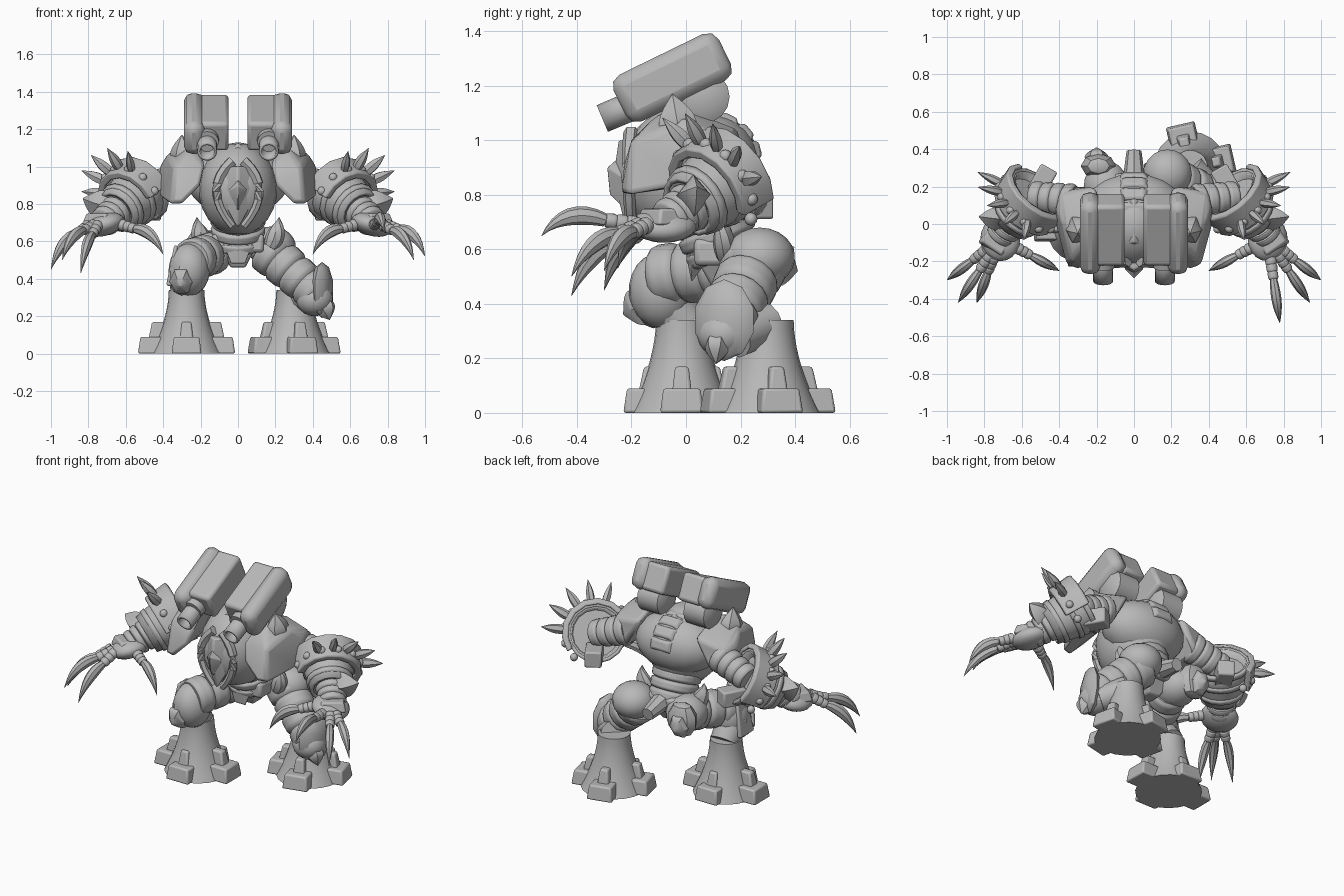
import bpy, bmesh, math
from mathutils import Vector as V, Matrix

cube = bpy.data.objects.get("Cube")
if cube:
    bpy.data.objects.remove(cube)

mat = bpy.data.materials.new("plain grey")
mat.use_nodes = True
grey = (.48, .48, .48, 1)
mat.diffuse_color = grey
mat.node_tree.nodes["Principled BSDF"].inputs["Base Color"].default_value = grey
made = []


def finish(name, bm, bevel=0, wall=0):
    bmesh.ops.recalc_face_normals(bm, faces=bm.faces)
    mesh = bpy.data.meshes.new(name)
    bm.to_mesh(mesh)
    bm.free()
    ob = bpy.data.objects.new(name, mesh)
    bpy.context.collection.objects.link(ob)
    mesh.materials.append(mat)
    if wall:
        ob.modifiers.new("wall", "SOLIDIFY").thickness = wall
    if bevel:
        mod = ob.modifiers.new("bevel", "BEVEL")
        mod.width, mod.segments = bevel, 2
    made.append(ob)


def place(loc, angle=0, axis="Z"):
    return Matrix.Translation(loc) @ Matrix.Rotation(math.radians(angle), 4, axis)


def tube(name, path, rule, steps=8, sides=12, flat=1, wall=0):
    # Round section whose radius follows a rule along a line or bent path
    a, b, c = V(path[0]), V(path[len(path) // 2]), V(path[-1])
    if len(path) == 2:
        b = a.lerp(c, .5)
    bm, rings = bmesh.new(), []
    for i in range(steps + 1):
        t = i / steps
        p, q = a.lerp(b, t), b.lerp(c, t)
        turn = (q - p).to_track_quat("Z", "Y")
        r = max(rule(t), .001)
        ring = []
        for k in range(sides):
            angle = math.tau * k / sides
            offset = V((r * flat * math.cos(angle), r * math.sin(angle), 0))
            ring.append(bm.verts.new(p.lerp(q, t) + turn @ offset))
        rings.append(ring)
    for low, high in zip(rings, rings[1:]):
        for k in range(sides):
            bm.faces.new((low[k - 1], low[k], high[k], high[k - 1]))
    if not wall:
        bm.faces.new(rings[0])
        bm.faces.new(rings[-1])
    finish(name, bm, wall=wall)


def taper(start, end):
    return lambda t: start + (end - start) * t


def banded(name, path, start, end, bands):
    # Limb made of swollen bands
    def rule(t):
        groove = abs(math.sin(math.pi * bands * t))
        return taper(start, end)(t) * (.86 + .14 * min(1, groove * 2))
    tube(name, path, rule, bands * 8, 16)


def spike(name, path, radius, sides=6):
    # Widens briefly, then runs out to a point
    tube(name, path, lambda t: radius * math.sin(math.pi * (t * .75 + .25)), 8, sides, .8)


def ball(name, matrix, size, segments=20):
    bm = bmesh.new()
    bmesh.ops.create_uvsphere(bm, u_segments=segments, v_segments=segments // 2 + 1, radius=1)
    bm.transform(matrix @ Matrix.Diagonal((*size, 1)))
    finish(name, bm)


def box(name, matrix, size, top=1, bevel=.01):
    # Block with an optionally narrower top
    bm = bmesh.new()
    bmesh.ops.create_cube(bm, size=1)
    for v in bm.verts:
        if v.co.z > 0:
            v.co.x *= top
            v.co.y *= top
    bm.transform(matrix @ Matrix.Diagonal((*size, 1)))
    finish(name, bm, bevel)


def hull(name, points, bevel=.01):
    bm = bmesh.new()
    bmesh.ops.convex_hull(bm, input=[bm.verts.new(p) for p in points])
    loose = [v for v in bm.verts if not v.link_faces]
    bmesh.ops.delete(bm, geom=loose, context="VERTS")
    finish(name, bm, bevel)


def flip(points):
    return [V((side * x, y, z)) for x, y, z in points for side in (-1, 1)]


# Torso, back and face mask
ball("torso", place((0, 0, .88)), (.21, .24, .25))
ball("upper_back", place((0, .08, .92)), (.27, .19, .18))
hull("face_mask", flip([(0, -.25, 1), (0, -.27, .86), (0, -.22, .66), (.13, -.18, .9), (.07, -.2, 1), (0, -.1, .8)]))
hull("face_crest", flip([(0, -.29, .9), (0, -.28, .8), (.05, -.24, .87), (0, -.2, .98), (0, -.2, .72)]), .004)
hull("top_crest", flip([(0, -.1, 1.13), (.13, -.13, 1), (0, .14, 1.11), (.14, .1, 1)]))
for i in range(4):
    slope = math.radians(25 * i)
    box("spine_plate", place((0, .08 + .18 * math.sin(slope), .92 + .17 * math.cos(slope)), -25 * i, "X"),
        (.18, .09, .04), .6)

# Waist and pelvis
banded("waist", [(0, .08, .74), (0, .15, .57)], .15, .14, 3)
box("pelvis", place((0, .15, .59)), (.28, .24, .1), bevel=.02)
box("crotch_guard", place((0, .14, .52), 180, "X"), (.2, .22, .12), .4)
hull("belt_plate", flip([(.1, .03, .64), (.04, .02, .48), (0, 0, .58), (0, .08, .56)]), .005)
tube("tail_stub", [(0, .24, .6), (0, .39, .57)], taper(.06, .04), 3, 8)

for s in (1, -1):
    def m(x, y, z):
        return V((x * s, y, z))

    # Shoulder guns
    box("gun_housing", place(m(.13, -.03, 1.235), 26, "X"), (.16, .36, .17), bevel=.02)
    box("gun_outer_shell", place(m(.235, -.05, 1.23), 26, "X"), (.11, .43, .19), bevel=.045)
    tube("gun_barrel", [m(.165, 0, 1.21), m(.165, -.307, 1.08)], taper(.055, .053), 4, 16, wall=.015)
    tube("gun_collar", [m(.165, 0, 1.22), m(.165, -.23, 1.13)], taper(.065, .062), 2, 16)
    tube("gun_mount", [m(.07, .06, 1.16), m(.26, .06, 1.16)],
         lambda t: .06 + .04 * min(1, 5 * math.sin(math.pi * t)), 8, 16)

    # Cheek ridges beside the mask
    tube("cheek_ridge", [m(.03, -.2, 1.03), m(.2, -.22, .88), m(.03, -.2, .68)], taper(.03, .02), 8, 6)

    # Shoulder cowl
    hull("shoulder_cowl", [m(*p) for p in (
        (.18, -.2, 1), (.2, -.23, .9), (.3, -.24, .8), (.36, -.22, .8), (.34, -.2, 1),
        (.26, -.1, 1.1), (.38, 0, 1.07), (.42, .08, 1), (.42, 0, .84), (.2, .2, 1.04),
        (.4, .17, 1), (.3, .2, .86), (.2, 0, 1.12))], .03)
    spike("cowl_horn", [m(.3, -.02, 1), m(.3, -.05, 1.17)], .08)

    # Upper arm and flared gauntlet
    banded("upper_arm", [m(.32, .12, .93), m(.55, .15, .85)], .095, .08, 4)
    elbow, axis = V((.54, .14, .85)), V((.57, -.67, -.47)).normalized()
    out = V((.76, .65, 0)).normalized()
    up = axis.cross(out)
    up *= math.copysign(1, up.z)

    def around(angle, radius, along):
        a = math.radians(angle)
        return m(*(elbow + (up * math.cos(a) + out * math.sin(a)) * radius + axis * along))

    tube("gauntlet", [around(0, 0, -.04), around(0, 0, .2)], taper(.165, .12), 3, 16, wall=.02)
    tube("forearm", [around(0, 0, 0), around(0, 0, .19)], taper(.14, .11), 3, 16)
    for along in (-.03, .06, .15):
        tube("gauntlet_band", [around(0, 0, along - .015), around(0, 0, along + .015)],
             taper(.17 - along / 5, .165 - along / 5), 2, 16, wall=.02)

    bm, rows = bmesh.new(), []
    for angle in range(-80, 121, 25):
        section = ((.17, -.06), (.205, -.05), (.19, .1), (.15, .1))
        rows.append([bm.verts.new(around(angle, *p)) for p in section])
    for a, b in zip(rows, rows[1:]):
        for k in range(4):
            bm.faces.new((a[k], a[k - 1], b[k - 1], b[k]))
    bm.faces.new(rows[0])
    bm.faces.new(rows[-1])
    finish("gauntlet_shield", bm, .008)

    for angle in range(-20, 91, 25):
        spike("gauntlet_spike", [around(angle, .17, .04), around(angle, .32, .07)], .03)
    for angle in range(-75, 136, 30):
        ball("gauntlet_stud", place(around(angle, .185, .05)), V((1, 1, 1)) * .024, 10)
    box("elbow_block", place(around(170, .13, -.05), 30 * s), (.1, .15, .1))
    spike("wrist_fin", [m(.66, .02, .78), m(.76, .03, .8), m(.83, .04, .83)], .08, 4)
    banded("wrist", [m(.65, .02, .76), m(.72, -.07, .7)], .095, .08, 3)

    # Hand, fingers and claws
    palm = V((.715, -.08, .69))
    ball("palm", place(m(*palm), 17 * s, "Y"), (.11, .12, .06))
    box("hand_plate", place(m(.72, -.07, .72), 35 * s), (.16, .18, .06), .8)
    outer_drop, inner_tip = (.52, (.78, -.53, .65)) if s > 0 else (.45, (.84, -.42, .43))
    for tip in ((1, -.3, outer_drop), (.94, -.42, .5), inner_tip, (.4, -.25, .53)):
        tip = V(tip)
        reach = tip - palm
        reach.z = 0
        root = palm + reach.normalized() * .1
        knuckle = root.lerp(tip, .33) + V((0, 0, .03))
        bend = root.lerp(tip, .75) + V((0, 0, .1))
        banded("finger", [m(*root), m(*knuckle)], .032, .027, 3)
        spike("claw", [m(*knuckle), m(*bend), m(*tip)], .034, 8)

    # Hip spikes
    spike("hip_spike", [m(.17, .14, .57), m(.22, .14, .65), m(.22, .13, .73)], .05, 8)


def foot(x, y, turn, long, short):
    # Flared boot with four stepped toes
    tube("boot", [(x, y, 0), (x, y, .34)], lambda t: .095 + .1 * (1 - t) ** 1.8, 10, 20)
    for quarter in range(4):
        tip = short if quarter % 2 else long
        spin = place((x, y, 0), turn + quarter * 90)
        box("toe", spin @ place((tip - .09, 0, .045)), (.18, .16, .09), .85)
        box("toe_ridge", spin @ place((tip - .12, 0, .085)), (.16, .09, .17), .55)


foot(.3, .3, 13, .24, .24)
foot(-.275, -.015, 0, .26, .215)

# Left leg, reaching back
ball("left_hip", place((.18, .27, .57)), (.13, .13, .11))
banded("left_thigh", [(.15, .26, .56), (.43, .14, .31)], .125, .105, 4)
ball("left_knee", place((.41, .14, .29)), (.1, .1, .09))
tube("left_shin", [(.41, .18, .28), (.3, .3, .33)], taper(.08, .08))
ball("left_knee_cap", place((.45, .14, .34), -20), (.05, .12, .15), 8)
spike("left_knee_spike", [(.45, .12, .28), (.49, .11, .18)], .06)

# Right leg, stepping forward
ball("right_hip", place((-.15, .2, .55)), (.12, .14, .11))
banded("right_thigh", [(-.13, .17, .54), (-.25, -.11, .5)], .115, .115, 3)
ball("right_knee", place((-.26, -.09, .45)), (.11, .12, .14))
tube("right_shin", [(-.27, -.1, .44), (-.275, 0, .32)], taper(.1, .085))
ball("right_knee_cap", place((-.3, -.12, .42), 25), (.07, .1, .11), 8)
box("right_knee_plate", place((-.35, -.08, .47), 10, "Y"), (.03, .14, .22), .7)
spike("right_knee_spike", [(-.3, -.15, .4), (-.31, -.23, .36)], .08)
ball("hip_guard", place((-.19, .31, .56)), (.1, .07, .11), 8)
spike("hip_guard_spike", [(-.2, .33, .54), (-.2, .41, .52)], .08)

# Smooth shading that keeps hard edges
bpy.ops.object.select_all(action="DESELECT")
for ob in made:
    ob.select_set(True)
bpy.context.view_layer.objects.active = made[0]
bpy.ops.object.shade_smooth_by_angle(angle=math.radians(35))
